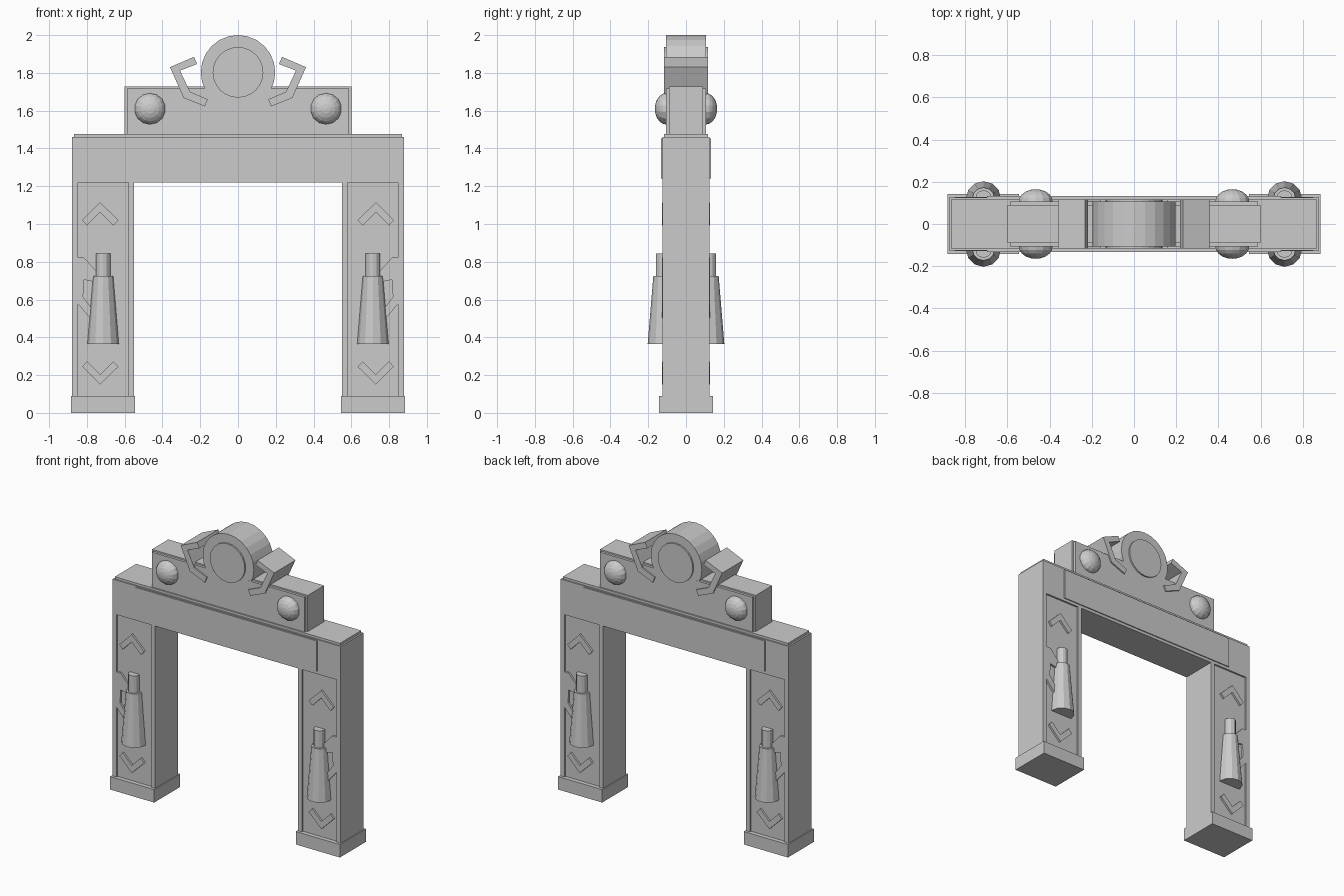
import bpy, bmesh, math
from mathutils import Matrix

if "Cube" in bpy.data.objects:
    bpy.data.objects.remove(bpy.data.objects["Cube"])

grey = bpy.data.materials.new("stone_grey")
grey.diffuse_color = (0.6, 0.6, 0.6, 1)
grey.use_nodes = True
grey.node_tree.nodes["Principled BSDF"].inputs["Base Color"].default_value = grey.diffuse_color


def finish(name, bm):
    bmesh.ops.recalc_face_normals(bm, faces=bm.faces)
    me = bpy.data.meshes.new(name)
    bm.to_mesh(me)
    bm.free()
    me.materials.append(grey)
    ob = bpy.data.objects.new(name, me)
    bpy.context.collection.objects.link(ob)
    return ob


def prism(name, pts, y, s=1):
    """Front (x, z) outline run through the full depth from -y to y."""
    bm = bmesh.new()
    face = bm.faces.new([bm.verts.new((s * x, -y, z)) for x, z in pts])
    new = bmesh.ops.extrude_face_region(bm, geom=[face])["geom"]
    verts = [v for v in new if isinstance(v, bmesh.types.BMVert)]
    bmesh.ops.translate(bm, verts=verts, vec=(0, 2 * y, 0))
    return finish(name, bm)


def box(name, x0, x1, z0, z1, y, s=1):
    return prism(name, [(x0, z0), (x1, z0), (x1, z1), (x0, z1)], y, s)


def cone(name, x, y, z0, z1, r0, r1, n=12):
    bm = bmesh.new()
    m = Matrix.Translation((x, y, (z0 + z1) / 2))
    bmesh.ops.create_cone(bm, cap_ends=True, segments=n, radius1=r0,
                          radius2=r1, depth=z1 - z0, matrix=m)
    return finish(name, bm)


def disc(name, z, r, y, n=24):
    pts = [(r * math.cos(2 * math.pi * i / n), z + r * math.sin(2 * math.pi * i / n))
           for i in range(n)]
    return prism(name, pts, y)


def dome(name, x, y, z, r, ry):
    bm = bmesh.new()
    m = (Matrix.Translation((x, y, z)) @ Matrix.Diagonal((r, ry, r, 1))
         @ Matrix.Rotation(math.pi / 2, 4, 'X'))
    bmesh.ops.create_uvsphere(bm, u_segments=14, v_segments=10, radius=1, matrix=m)
    return finish(name, bm)


# Raised outlines, drawn for the right-hand side
upper_chevron = [(0.73, 1.115), (0.825, 1.02), (0.80, 0.992), (0.73, 1.062),
                 (0.66, 0.992), (0.633, 1.02)]
lower_chevron = [(x, 1.265 - z) for x, z in upper_chevron]
handle = [(0.74, 0.74), (0.815, 0.822), (0.85, 0.822), (0.85, 0.58), (0.765, 0.48),
          (0.765, 0.54), (0.82, 0.615), (0.815, 0.705), (0.74, 0.69)]
claw = [(0.233, 1.885), (0.36, 1.83), (0.288, 1.668), (0.175, 1.622), (0.16, 1.66),
        (0.254, 1.70), (0.307, 1.812), (0.217, 1.847)]

for s, side in ((-1, "left_"), (1, "right_")):
    # Pillar with foot, recessed panel and edge strips
    box(side + "foot", 0.545, 0.885, 0, 0.09, 0.143, s)
    box(side + "pillar_panel", 0.56, 0.87, 0.05, 1.24, 0.113, s)
    box(side + "outer_strip", 0.847, 0.878, 0.05, 1.22, 0.125, s)
    box(side + "inner_strip", 0.55, 0.58, 0.05, 1.22, 0.125, s)
    # Pillar ornaments, showing on both faces
    prism(side + "upper_chevron", upper_chevron, 0.127, s)
    prism(side + "lower_chevron", lower_chevron, 0.127, s)
    prism(side + "handle", handle, 0.127, s)
    # Hooked claw beside the emblem
    prism(side + "claw", claw, 0.117, s)
    for f, face in ((-1, "front"), (1, "back")):
        cone(side + "flask_body_" + face, s * 0.714, f * 0.12, 0.365, 0.725, 0.083, 0.053)
        cone(side + "flask_neck_" + face, s * 0.714, f * 0.122, 0.70, 0.845, 0.038, 0.038)
        dome(side + "stud_" + face, s * 0.466, f * 0.105, 1.61, 0.083, 0.06)

# Cross beam
box("beam", -0.878, 0.878, 1.22, 1.46, 0.125)
box("beam_cap", -0.867, 0.867, 1.45, 1.476, 0.117)
box("beam_plate", -0.698, 0.698, 1.24, 1.453, 0.132)

# Upper block with slightly smaller face plates
box("upper_block", -0.6, 0.6, 1.46, 1.728, 0.09)
box("upper_block_plate", -0.588, 0.588, 1.46, 1.718, 0.107)

# Round emblem
disc("emblem_ring", 1.803, 0.197, 0.1065)
disc("emblem_disc", 1.803, 0.134, 0.117)
